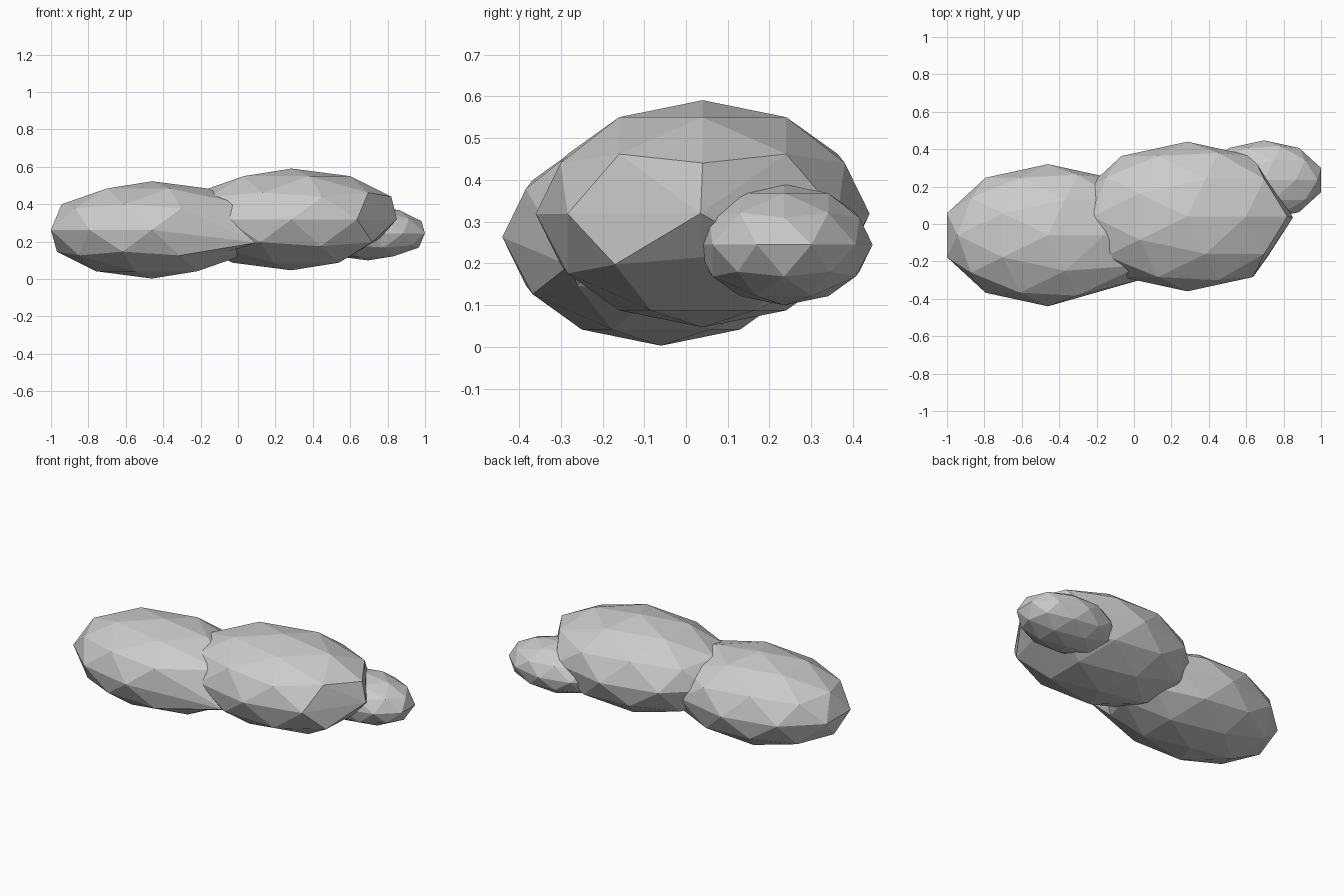
import bpy, bmesh
from mathutils import Vector

if "Cube" in bpy.data.objects:
    bpy.data.objects.remove(bpy.data.objects["Cube"])


def blob(name, centre, radii, moves=()):
    """Faceted ellipsoid; each move drags the vertex nearest a unit-sphere spot."""
    bm = bmesh.new()
    bmesh.ops.create_icosphere(bm, subdivisions=2, radius=1)
    picks = []
    for spot, target in moves:
        vert = min(bm.verts, key=lambda v: (v.co - Vector(spot)).length)
        picks.append((vert, Vector(target)))
    for v in bm.verts:
        v.co = Vector(c + r * k for c, r, k in zip(centre, radii, v.co))
    for vert, target in picks:
        vert.co = target
    bmesh.ops.remove_doubles(bm, verts=bm.verts, dist=0.001)
    bmesh.ops.recalc_face_normals(bm, faces=bm.faces)
    mesh = bpy.data.meshes.new(name)
    bm.to_mesh(mesh)
    bm.free()
    obj = bpy.data.objects.new(name, mesh)
    bpy.context.collection.objects.link(obj)
    return obj


# Left puff, its front right side stretched toward the middle puff
blob("left_puff", (-0.46, -0.06, 0.263), (0.568, 0.38, 0.26), [
    ((0.588, -0.809, 0), (0.10, -0.28, 0.195)),
    ((0.688, -0.5, 0.526), (0.04, -0.22, 0.40)),
])

# Middle puff, its right end pinched to a blunt flat-sided corner
blob("middle_puff", (0.285, 0.04, 0.319), (0.598, 0.40, 0.272), [
    ((0.951, -0.309, 0), (0.85, 0.035, 0.32)),
    ((0.951, 0.309, 0), (0.85, 0.035, 0.32)),
    ((0.851, 0, -0.526), (0.755, 0.04, 0.215)),
])

# Small right puff
blob("right_puff", (0.695, 0.235, 0.245), (0.32, 0.212, 0.145))
